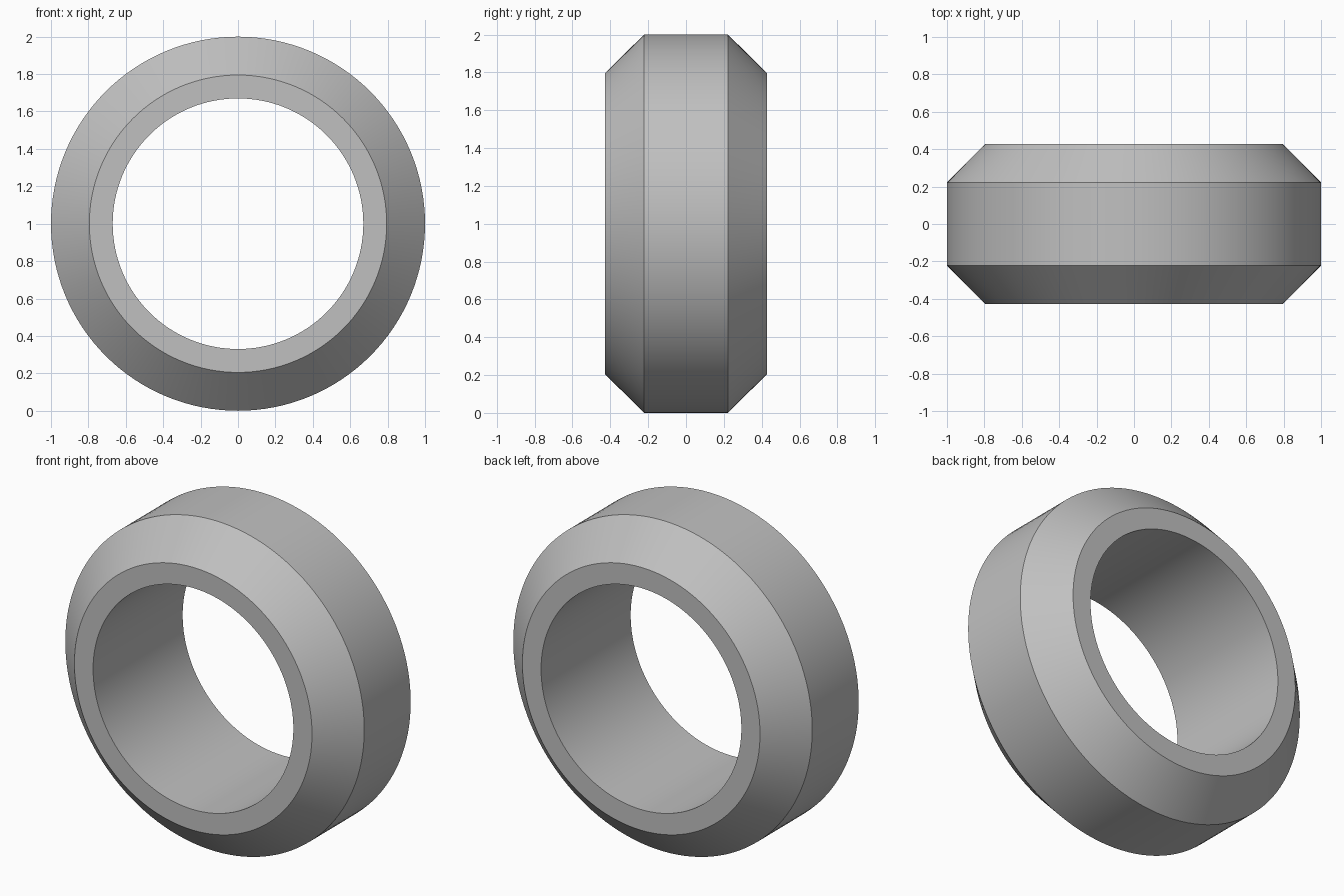
import bpy
import bmesh
from math import radians, tau
from mathutils import Vector

cube = bpy.data.objects.get("Cube")
if cube:
    bpy.data.objects.remove(cube, do_unlink=True)

SEGMENTS = 128
BORE, FACE, RIM = 0.67, 0.795, 1.0      # radii
HALF_FACE, HALF_RIM = 0.428, 0.222      # half widths along y

# Plain grey material
grey = bpy.data.materials.new("plain grey")
grey.use_nodes = True
colour = (0.53, 0.53, 0.53, 1)
grey.diffuse_color = colour
grey.node_tree.nodes["Principled BSDF"].inputs["Base Color"].default_value = colour

# Half of the ring's cross-section, mirrored to the other side
half = [(BORE, HALF_FACE), (FACE, HALF_FACE), (RIM, HALF_RIM)]
profile = half + [(r, -y) for r, y in reversed(half)]

# Revolve the closed cross-section about the y axis
bm = bmesh.new()
verts = [bm.verts.new((r, y, 0)) for r, y in profile]
edges = [bm.edges.new((a, b)) for a, b in zip(verts, verts[1:] + verts[:1])]
bmesh.ops.spin(bm, geom=verts + edges, cent=Vector(), axis=(0, 1, 0),
               angle=tau, steps=SEGMENTS, use_duplicate=False)
bmesh.ops.remove_doubles(bm, verts=bm.verts[:], dist=0.0001)
bmesh.ops.recalc_face_normals(bm, faces=bm.faces[:])
bmesh.ops.translate(bm, verts=bm.verts[:], vec=(0, 0, RIM))

mesh = bpy.data.meshes.new("bevelled_ring")
bm.to_mesh(mesh)
bm.free()
mesh.materials.append(grey)
ring = bpy.data.objects.new("bevelled_ring", mesh)
bpy.context.collection.objects.link(ring)

# Smooth round the ring, sharp at the bevel edges
bpy.ops.object.select_all(action="DESELECT")
ring.select_set(True)
bpy.context.view_layer.objects.active = ring
bpy.ops.object.shade_smooth_by_angle(angle=radians(30))
